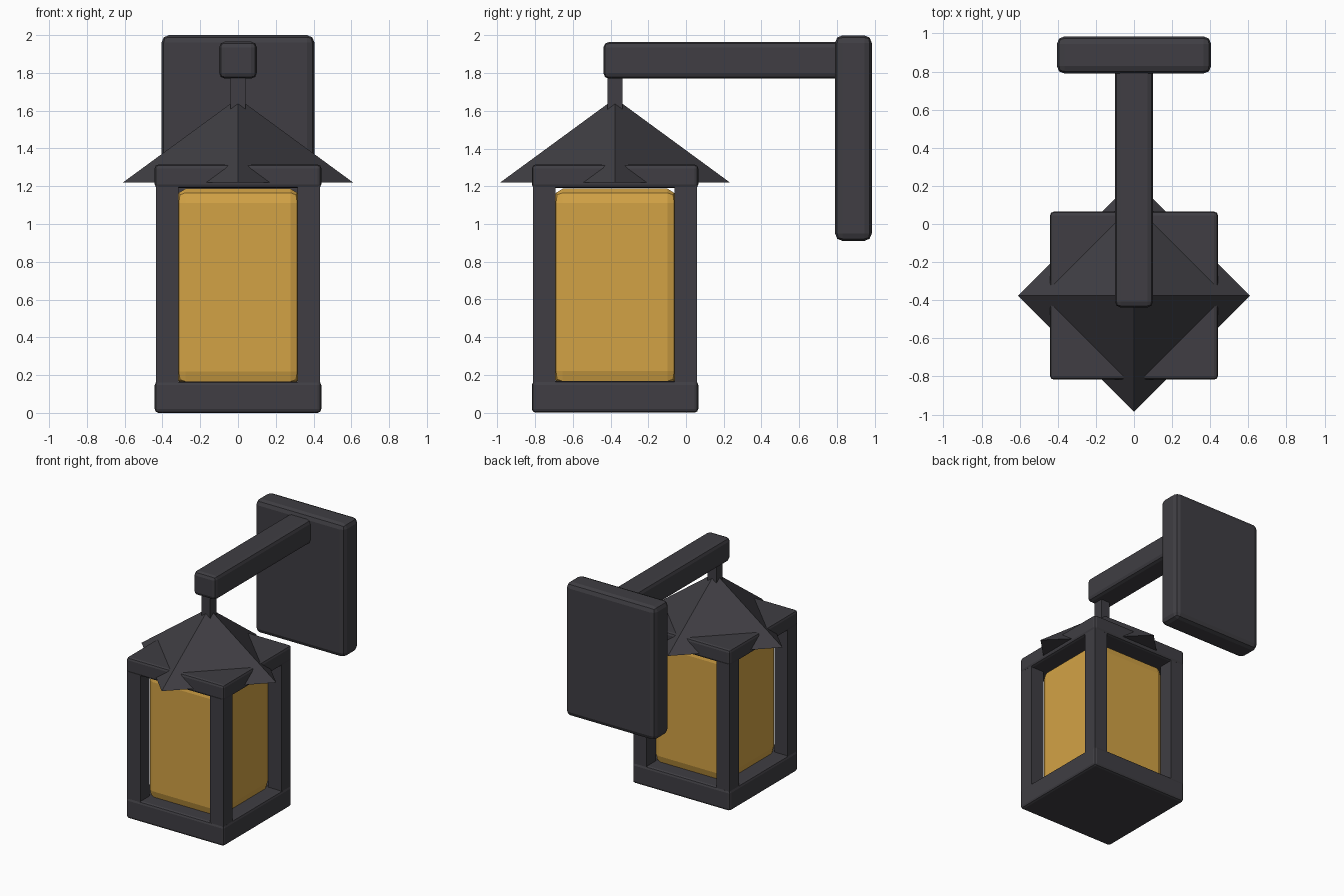
import bpy
import bmesh
from math import pi
from mathutils import Matrix, Vector

if "Cube" in bpy.data.objects:
    bpy.data.objects.remove(bpy.data.objects["Cube"])

LANTERN_Y = -0.376


def make_material(name, color, roughness):
    mat = bpy.data.materials.new(name)
    mat.use_nodes = True
    mat.diffuse_color = color
    bsdf = mat.node_tree.nodes["Principled BSDF"]
    bsdf.inputs["Base Color"].default_value = color
    bsdf.inputs["Roughness"].default_value = roughness
    return mat


metal = make_material("dark metal", (0.05, 0.048, 0.056, 1), 0.6)
amber = make_material("amber glass", (0.65, 0.365, 0.06, 1), 0.5)


def finish(name, bm, mat):
    mesh = bpy.data.meshes.new(name)
    bm.to_mesh(mesh)
    bm.free()
    mesh.materials.append(mat)
    obj = bpy.data.objects.new(name, mesh)
    bpy.context.collection.objects.link(obj)
    return obj


def box(name, low, high, mat, bevel=0.0, stretch=1.0):
    """Bevelled box between two corners; stretch lengthens the bevel along z."""
    low, high = Vector(low), Vector(high)
    size = high - low
    size.z /= stretch
    bm = bmesh.new()
    bmesh.ops.create_cube(bm, size=1, matrix=Matrix.Diagonal((*size, 1)))
    if bevel:
        bmesh.ops.bevel(bm, geom=bm.edges[:], offset=bevel, segments=2,
                        profile=0.5, affect='EDGES')
    bmesh.ops.scale(bm, vec=(1, 1, stretch), verts=bm.verts)
    bmesh.ops.translate(bm, vec=(low + high) / 2, verts=bm.verts)
    return finish(name, bm, mat)


def lantern_box(name, half, bottom, top, mat, bevel=0.0, stretch=1.0):
    return box(name, (-half, LANTERN_Y - half, bottom),
               (half, LANTERN_Y + half, top), mat, bevel, stretch)


# Wall mount and arm
box("wall_plate", (-0.405, 0.79, 0.91), (0.405, 0.985, 2.0), metal, 0.04)
box("arm", (-0.1, -0.438, 1.77), (0.1, 0.82, 1.965), metal, 0.03)
lantern_box("hanging_stem", 0.04, 1.58, 1.8, metal)

# Lantern body
lantern_box("base", 0.441, 0.0, 0.167, metal, 0.02)
lantern_box("top_frame", 0.441, 1.19, 1.315, metal, 0.02)
lantern_box("glass", 0.328, 0.145, 1.187, amber, 0.05, 1.5)

# Corner posts
for side, sx in (("right", -1), ("left", 1)):
    for end, sy in (("front", -1), ("back", 1)):
        x, y = sx * 0.375, LANTERN_Y + sy * 0.375
        box(f"post_{end}_{side}", (x - 0.06, y - 0.06, 0.1),
            (x + 0.06, y + 0.06, 1.25), metal)

# Pyramid roof, its corners pointing along the axes
bm = bmesh.new()
bmesh.ops.create_cone(bm, cap_ends=True, segments=4, radius1=0.609, radius2=0,
                      depth=0.446)
corner = max(bm.verts, key=lambda v: v.co.x)
if abs(corner.co.y) > 0.1:
    bmesh.ops.rotate(bm, verts=bm.verts, matrix=Matrix.Rotation(pi / 4, 3, 'Z'))
bmesh.ops.translate(bm, vec=(0, LANTERN_Y, 1.22 + 0.223), verts=bm.verts)
finish("roof", bm, metal)
